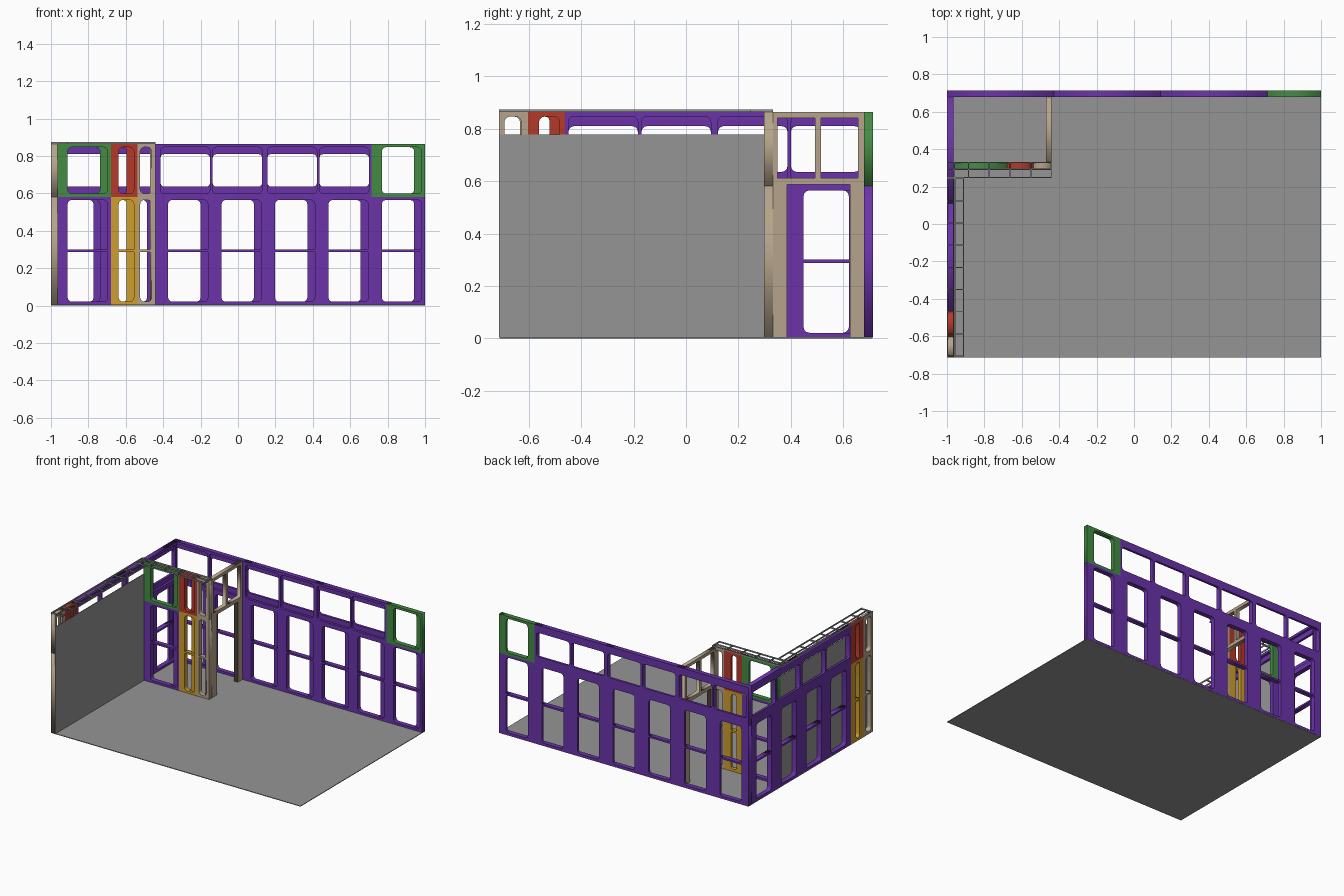
import bpy, bmesh, math
from mathutils import Matrix, Vector

if "Cube" in bpy.data.objects:
    bpy.data.objects.remove(bpy.data.objects["Cube"])


def material(name, rgb):
    m = bpy.data.materials.new(name)
    m.diffuse_color = (*rgb, 1)
    m.use_nodes = True
    m.node_tree.nodes["Principled BSDF"].inputs["Base Color"].default_value = m.diffuse_color
    return m


PURPLE = material("purple", (0.145, 0.034, 0.40))
GREEN = material("green", (0.06, 0.26, 0.06))
RED = material("red", (0.46, 0.04, 0.024))
YELLOW = material("amber", (0.62, 0.34, 0.026))
BEIGE = material("beige", (0.46, 0.37, 0.26))
GREY = material("grey", (0.30, 0.30, 0.30))

DEPTH = 0.034
TOP = 0.864
SPLIT = 0.582
BASE = 0.004


def rect(x0, x1, y0, y1, r=0.0):
    """Rectangle outline with optional rounded corners."""
    if r <= 0:
        return [(x0, y0), (x1, y0), (x1, y1), (x0, y1)]
    r = min(r, (x1 - x0) * 0.45, (y1 - y0) * 0.45)
    pts = []
    for cx, cy, a in ((x1 - r, y0 + r, -90), (x1 - r, y1 - r, 0),
                      (x0 + r, y1 - r, 90), (x0 + r, y0 + r, 180)):
        for i in range(4):
            t = math.radians(a + 30 * i)
            pts.append((cx + r * math.cos(t), cy + r * math.sin(t)))
    return pts


def add_layer(bm, loops, z0, z1):
    """Fill an outline with holes and extrude it from z0 to z1."""
    cu = bpy.data.curves.new("outline", 'CURVE')
    cu.dimensions = '2D'
    cu.fill_mode = 'BOTH'
    cu.extrude = (z1 - z0) / 2
    for loop in loops:
        s = cu.splines.new('POLY')
        s.points.add(len(loop) - 1)
        for p, (x, y) in zip(s.points, loop):
            p.co = (x, y, 0, 1)
        s.use_cyclic_u = True
    tmp = bpy.data.objects.new("outline", cu)
    bpy.context.scene.collection.objects.link(tmp)
    bpy.context.view_layer.update()
    dg = bpy.context.evaluated_depsgraph_get()
    me = bpy.data.meshes.new_from_object(tmp.evaluated_get(dg))
    me.transform(Matrix.Translation((0, 0, (z0 + z1) / 2)))
    me.materials.clear()
    bm.from_mesh(me)
    bpy.data.objects.remove(tmp)
    bpy.data.curves.remove(cu)
    bpy.data.meshes.remove(me)


def finish(bm, name, mat, matrix=Matrix()):
    bmesh.ops.remove_doubles(bm, verts=bm.verts, dist=1e-6)
    me = bpy.data.meshes.new(name)
    bm.to_mesh(me)
    bm.free()
    me.polygons.foreach_set("material_index", [0] * len(me.polygons))
    me.materials.append(mat)
    me.transform(matrix)
    ob = bpy.data.objects.new(name, me)
    bpy.context.scene.collection.objects.link(ob)
    return ob


def box(name, mat, lo, hi):
    lo, hi = Vector(lo), Vector(hi)
    bm = bmesh.new()
    bmesh.ops.create_cube(bm, size=1)
    for v in bm.verts:
        v.co = Vector((v.co[i] + 0.5) * (hi[i] - lo[i]) + lo[i] for i in range(3))
    return finish(bm, name, mat)


def plane(axis, offset):
    """Wall plane: local x runs along the wall, y is up, z points indoors."""
    if axis == 'x':
        cols = (1, 0, 0), (0, 0, 1), (0, -1, 0)
        loc = (0, offset, 0)
    else:
        cols = (0, 1, 0), (0, 0, 1), (1, 0, 0)
        loc = (offset, 0, 0)
    return Matrix.Translation(loc) @ Matrix(cols).transposed().to_4x4()


def panel(name, mat, wall, u0, u1, lower, left, right, step):
    """Framed panel: outer skin opening plus a wider opening on the inner side."""
    z0, z1 = (BASE, SPLIT) if lower else (SPLIT, TOP)
    bm = bmesh.new()
    frame = rect(u0, u1, z0, z1)
    for a, b, r in ((0, DEPTH / 2, right), (DEPTH / 2, DEPTH, step)):
        add_layer(bm, [frame, rect(u0 + left, u1 - r, z0 + 0.017, z1 - 0.017, 0.022)], a, b)
    if lower:  # middle rail
        add_layer(bm, [rect(u0 + left, u1 - step, 0.288, 0.301)], DEPTH / 2, DEPTH)
        add_layer(bm, [rect(u0 + left, u1 - right, 0.288, 0.301)], 0, DEPTH / 2)
    finish(bm, name, mat, wall)


def wide_panel(name, mat, wall, u0, u1):
    """Double-width upper panel with a central mullion."""
    bm = bmesh.new()
    mid = (u0 + u1) / 2
    for a, b, m in ((0, DEPTH / 2, 0.054), (DEPTH / 2, DEPTH, 0.017)):
        holes = [rect(p, q, SPLIT + m, TOP - m, 0.02)
                 for p, q in ((u0 + 0.014, mid - 0.007), (mid + 0.007, u1 - 0.014))]
        add_layer(bm, [rect(u0, u1, SPLIT, TOP)] + holes, a, b)
    finish(bm, name, mat, wall)


FULL = (0.055, 0.058, 0.018)
HALF = (0.042, 0.058, 0.02)
END = (0.014, 0.022, 0.022)
W = 2 / 7

# Floor slab
box("floor", GREY, (-1, -0.713, 0), (1, 0.713, 0.005))

# Back wall
back = plane('x', 0.714)
for i in range(7):
    panel(f"back_lower_panel_{i}", PURPLE, back, -1 + i * W, -1 + (i + 1) * W, True, *FULL)
for i in range(3):
    wide_panel(f"back_upper_panel_{i}", PURPLE, back, -1 + 2 * i * W, -1 + 2 * (i + 1) * W)
panel("back_upper_end_panel", GREEN, back, 1 - W, 1, False, *FULL)

# Left wall
side = plane('y', -1)
for i in range(4):
    panel(f"side_lower_panel_{i}", PURPLE, side, 0.68 - (i + 1) * W, 0.68 - i * W, True, *FULL)
for i in range(2):
    wide_panel(f"side_upper_panel_{i}", PURPLE, side, 0.68 - 2 * (i + 1) * W, 0.68 - 2 * i * W)
s0 = 0.68 - 4 * W
panel("side_lower_half_panel", YELLOW, side, s0 - 0.141, s0, True, *HALF)
panel("side_upper_half_panel", RED, side, s0 - 0.141, s0, False, *HALF)
panel("side_lower_end_panel", BEIGE, side, -0.714, s0 - 0.141, True, 0.02, 0.03, 0.025)
panel("side_upper_end_panel", BEIGE, side, -0.714, s0 - 0.141, False, 0.02, 0.03, 0.025)
box("side_wall_lining", GREY, (-0.966, -0.714, 0.004), (-0.962, 0.298, 0.778))

# Short partition wall
part = plane('x', 0.332)
for lower, word, mats in ((True, "lower", (PURPLE, YELLOW, BEIGE)),
                          (False, "upper", (GREEN, RED, BEIGE))):
    panel(f"partition_{word}_panel", mats[0], part, -0.966, -0.68, lower, *FULL)
    panel(f"partition_{word}_half_panel", mats[1], part, -0.68, -0.537, lower, *HALF)
    panel(f"partition_{word}_end_panel", mats[2], part, -0.537, -0.44, lower, *END)

# Doorway wall with two small windows above the door
bm = bmesh.new()
door = [(0.298, BASE), (0.385, BASE), (0.385, 0.587), (0.627, 0.587), (0.627, BASE),
        (0.68, BASE), (0.68, TOP), (0.298, TOP)]
add_layer(bm, [door, rect(0.35, 0.493, 0.613, 0.842), rect(0.515, 0.657, 0.613, 0.842)], 0, 0.03)
finish(bm, "doorway_wall", BEIGE, plane('y', -0.47))

# Ladder-like ceiling tracks on top of the left wall and the partition
Z0, Z1, T = TOP, 0.874, 0.005
for i, x in enumerate((-1, -0.96, -0.914)):
    box(f"side_track_rail_{i}", GREY, (x, -0.714, Z0), (x + T, 0.332, Z1) if i == 0 else (x + T, 0.25, Z1))
for i in range(9):
    y = 0.24 - 0.1186 * i
    box(f"side_track_rung_{i}", GREY, (-1, y, Z0), (-0.91, y + T, Z1))
for i, y in enumerate((0.246, 0.29, 0.327)):
    box(f"partition_track_rail_{i}", GREY, (-1, y, Z0), (-0.44, y + T, Z1))
for i, x in enumerate((-0.965, -0.887, -0.777, -0.665, -0.553, -0.445)):
    box(f"partition_track_rung_{i}", GREY, (x, 0.246, Z0), (x + T, 0.332, Z1))
